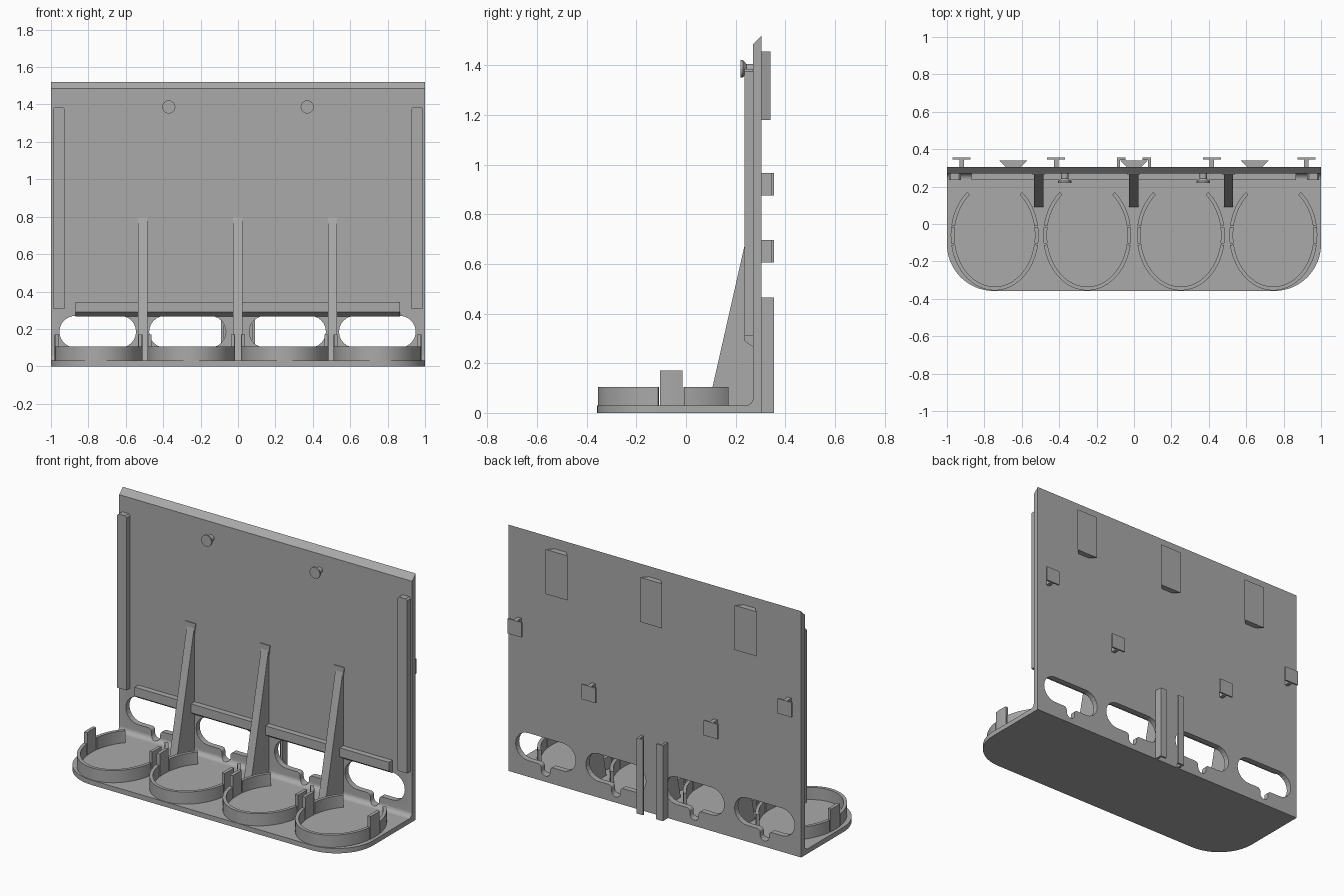
import bpy, bmesh
from math import sin, cos, pi
from mathutils import Vector

if "Cube" in bpy.data.objects:
    bpy.data.objects.remove(bpy.data.objects["Cube"])

grey = bpy.data.materials.new("mid grey")
grey.use_nodes = True
colour = (0.4, 0.4, 0.4, 1)
grey.diffuse_color = colour
grey.node_tree.nodes["Principled BSDF"].inputs["Base Color"].default_value = colour


def prism(name, outline, axis, lo, hi, smooth=True):
    """Extrude a closed outline along an axis; outline holds the other two coordinates in xyz order."""
    bm = bmesh.new()
    ends = []
    for d in (lo, hi):
        ring = []
        for a, b in outline:
            co = [a, b]
            co.insert("xyz".index(axis), d)
            ring.append(bm.verts.new(Vector(co)))
        ends.append(ring)
    n = len(outline)
    bm.faces.new(ends[0])
    bm.faces.new(ends[1])
    for i in range(n):
        j = (i + 1) % n
        bm.faces.new((ends[0][i], ends[0][j], ends[1][j], ends[1][i]))
    bmesh.ops.recalc_face_normals(bm, faces=bm.faces)
    return finish(name, bm, smooth)


def finish(name, bm, smooth=True):
    mesh = bpy.data.meshes.new(name)
    bm.to_mesh(mesh)
    bm.free()
    mesh.materials.append(grey)
    obj = bpy.data.objects.new(name, mesh)
    bpy.context.scene.collection.objects.link(obj)
    if smooth:
        bpy.ops.object.select_all(action="DESELECT")
        obj.select_set(True)
        bpy.context.view_layer.objects.active = obj
        bpy.ops.object.shade_smooth_by_angle()
    return obj


def arc(cx, cy, rx, ry, start, end, steps=12):
    angles = [start + (end - start) * i / steps for i in range(steps + 1)]
    return [(cx + rx * cos(t), cy + ry * sin(t)) for t in angles]


def box(name, x0, x1, y0, y1, z0, z1):
    return prism(name, [(x0, y0), (x1, y0), (x1, y1), (x0, y1)], "z", z0, z1, False)


FRONT, BACK, FLOOR = 0.27, 0.305, 0.03

# Back plate with bevelled top and a fillet towards the base
profile = [(FRONT, 1.485), (BACK, 1.52), (BACK, 0), (FRONT - 0.03, 0)]
profile += arc(FRONT - 0.03, FLOOR + 0.03, 0.03, 0.03, -pi / 2, 0, 6)
plate = prism("back_plate", profile, "x", -1, 1)

# Rounded slots with a cable notch at the bottom
for sx in (-0.75, -0.27, 0.265, 0.745):
    r, mid, half, notch = 0.085, 0.185, 0.12, 0.03
    slot = arc(sx + half, mid, r, r, -pi / 2, pi / 2)
    slot += arc(sx - half, mid, r, r, pi / 2, 3 * pi / 2)
    slot += arc(sx - notch - 0.02, mid - r - 0.02, 0.02, 0.02, pi / 2, 0, 4)
    slot += arc(sx, 0.065, notch, notch, pi, 2 * pi, 8)
    slot += arc(sx + notch + 0.02, mid - r - 0.02, 0.02, 0.02, pi, pi / 2, 4)
    cutter = prism("slot_cutter", slot, "y", 0.1, 0.5, False)
    cutter.hide_render = True
    mod = plate.modifiers.new("slot", "BOOLEAN")
    mod.operation, mod.solver, mod.object = "DIFFERENCE", "EXACT", cutter
    bpy.ops.object.select_all(action="DESELECT")
    bpy.context.view_layer.objects.active = plate
    plate.select_set(True)
    bpy.ops.object.modifier_apply(modifier=mod.name)
    bpy.data.objects.remove(cutter)

# Base shelf with rounded front corners
shelf = [(1, FRONT), (-1, FRONT)]
shelf += arc(-0.75, -0.108, 0.25, 0.25, pi, 3 * pi / 2, 16)
shelf += arc(0.75, -0.108, 0.25, 0.25, -pi / 2, 0, 16)
prism("base_shelf", shelf, "z", 0, FLOOR)


# Oval holders: three wall pieces and two taller clips each
def wall(name, cx, start, end, top, steps):
    cy, a, b, t = -0.06, 0.235, 0.295, 0.02
    outline = arc(cx, cy, a, b, start, end, steps)
    outline += arc(cx, cy, a - t, b - t, end, start, steps)
    prism(name, outline, "z", FLOOR - 0.005, top)


for n, cx in enumerate((-0.745, -0.25, 0.25, 0.745), 1):
    wall(f"holder_{n}_front_wall", cx, pi + 0.18, 2 * pi - 0.18, 0.105, 40)
    wall(f"holder_{n}_left_wall", cx, 0.18, 0.9, 0.105, 12)
    wall(f"holder_{n}_right_wall", cx, pi - 0.9, pi - 0.18, 0.105, 12)
    wall(f"holder_{n}_left_clip", cx, -0.155, 0.155, 0.17, 4)
    wall(f"holder_{n}_right_clip", cx, pi - 0.155, pi + 0.155, 0.17, 4)

# Tapered support ribs
for n, cx in enumerate((-0.51, -0.002, 0.505), 1):
    rib = [(0.09, FLOOR), (FRONT, FLOOR), (FRONT, 0.825)]
    prism(f"support_rib_{n}", rib, "x", cx - 0.025, cx + 0.025, False)
    flare = [(cx - 0.025, 0.76), (cx + 0.025, 0.76), (cx + 0.035, 0.83), (cx - 0.035, 0.83)]
    prism(f"rib_flare_{n}", flare, "y", 0.264, FRONT + 0.005, False)

# Lower rail with sloped underside
rail = [(FRONT, 0.345), (0.235, 0.345), (0.235, 0.29), (FRONT, 0.266)]
prism("lower_rail", rail, "x", -0.87, 0.865, False)

# Mirrored parts: side rails, front pegs, rear channel
for side, s in (("left", 1), ("right", -1)):
    edge = [(s * 0.925, 0.31), (s * 0.99, 0.31), (s * 0.99, 1.375),
            (s * 0.98, 1.385), (s * 0.935, 1.385), (s * 0.925, 1.375)]
    prism(f"{side}_side_rail", edge, "y", 0.235, FRONT, False)

    # Peg: a stem, a flared neck and a flat cap
    bm = bmesh.new()
    sections = ((FRONT, 0.019), (0.243, 0.019), (0.229, 0.035), (0.22, 0.035))
    rings = [[bm.verts.new((x, y, z)) for x, z in arc(s * 0.37, 1.387, r, r, 0, 2 * pi, 24)[:-1]]
             for y, r in sections]
    for lower, upper in zip(rings, rings[1:]):
        for i in range(24):
            j = (i + 1) % 24
            bm.faces.new((lower[i], lower[j], upper[j], upper[i]))
    bm.faces.new(rings[-1])
    bm.faces.new(rings[0])
    bmesh.ops.recalc_face_normals(bm, faces=bm.faces)
    finish(f"{side}_front_peg", bm)

    channel = [(s * 0.09, BACK), (s * 0.09, 0.355), (s * 0.045, 0.355),
               (s * 0.045, 0.343), (s * 0.075, 0.343), (s * 0.075, BACK)]
    prism(f"{side}_rear_channel", channel, "z", 0, 0.465, False)

# Rear dovetail blocks
for n, cx in enumerate((-0.645, 0, 0.645), 1):
    tail = [(cx - 0.04, BACK), (cx + 0.04, BACK), (cx + 0.075, 0.34), (cx - 0.075, 0.34)]
    prism(f"rear_dovetail_{n}", tail, "z", 1.18, 1.455, False)

# Rear T-shaped hooks
for n, (cx, z) in enumerate(((-0.922, 0.875), (-0.417, 0.605), (0.417, 0.605), (0.922, 0.875)), 1):
    box(f"rear_hook_{n}_stem", cx - 0.012, cx + 0.012, BACK, 0.347, z, z + 0.092)
    box(f"rear_hook_{n}_plate", cx - 0.048, cx + 0.048, 0.345, 0.355, z, z + 0.092)
